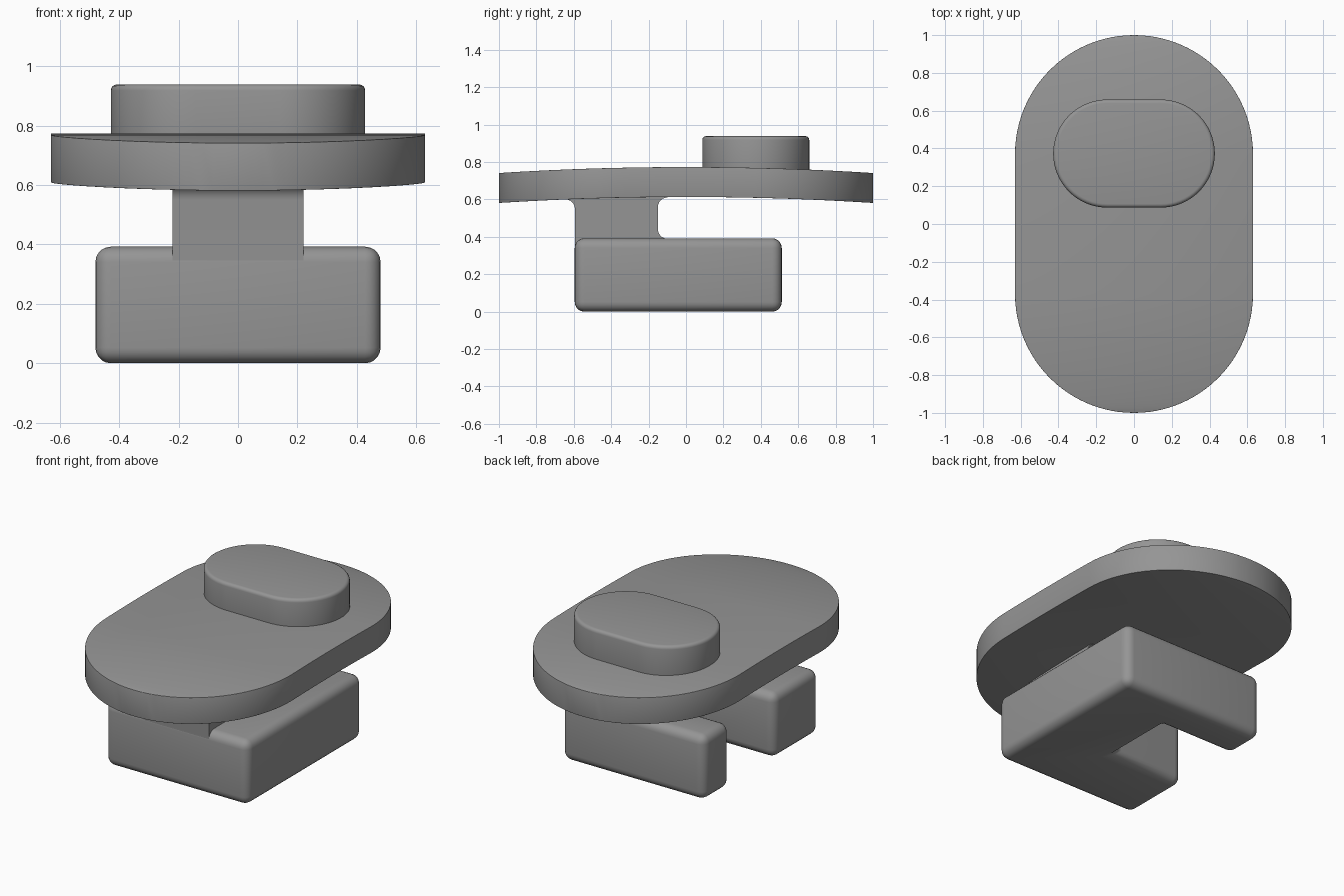
import bpy, bmesh, math

if "Cube" in bpy.data.objects:
    bpy.data.objects.remove(bpy.data.objects["Cube"])

grey = bpy.data.materials.new("mid_grey")
grey.diffuse_color = (0.30, 0.30, 0.30, 1)
grey.use_nodes = True
grey.node_tree.nodes["Principled BSDF"].inputs["Base Color"].default_value = grey.diffuse_color


def finish(name, bm, bevel=0, segments=4):
    """Turn a bmesh into a smooth, optionally bevelled object."""
    bmesh.ops.recalc_face_normals(bm, faces=bm.faces)
    mesh = bpy.data.meshes.new(name)
    bm.to_mesh(mesh)
    bm.free()
    mesh.materials.append(grey)
    ob = bpy.data.objects.new(name, mesh)
    bpy.context.collection.objects.link(ob)
    bpy.ops.object.select_all(action='DESELECT')
    bpy.context.view_layer.objects.active = ob
    ob.select_set(True)
    if bevel:
        mod = ob.modifiers.new("rounded_edges", 'BEVEL')
        mod.width = bevel
        mod.segments = segments
        mod.limit_method = 'ANGLE'
        mod.angle_limit = math.radians(40)
        bpy.ops.object.modifier_apply(modifier=mod.name)
    bpy.ops.object.shade_smooth_by_angle(angle=math.radians(35))
    return ob


def extrude(points, offset):
    """Solid from a flat outline pushed along offset."""
    bm = bmesh.new()
    face = bm.faces.new([bm.verts.new(p) for p in points])
    new = bmesh.ops.extrude_face_region(bm, geom=[face])["geom"]
    bmesh.ops.translate(bm, vec=offset,
                        verts=[v for v in new if isinstance(v, bmesh.types.BMVert)])
    return bm


def arc(cx, cy, r, a0, a1, n):
    angles = [math.radians(a0 + (a1 - a0) * i / n) for i in range(n + 1)]
    return [(cx + r * math.cos(a), cy + r * math.sin(a)) for a in angles]


# Base: block with a slot open on the left side
base = [(-0.48, -0.595), (0.48, -0.595), (0.48, 0.512), (-0.48, 0.512),
        (-0.48, 0.26), (0.01, 0.26), (0.01, -0.16), (-0.48, -0.16)]
finish("base", extrude([(x, y, 0) for x, y in base], (0, 0, 0.392)), 0.052, 5)

# Post: side profile with fillets into the base and the plate
side = [(-0.594, 0.1), (-0.594, 0.55)]
side += arc(-0.644, 0.55, 0.05, 0, 90, 6)[1:]
side += [(-0.644, 0.65), (-0.10, 0.65)]
side += arc(-0.10, 0.56, 0.05, 90, 180, 6)
side += arc(-0.10, 0.44, 0.05, 180, 270, 6)
side += [(-0.10, 0.36), (-0.16, 0.36), (-0.16, 0.1)]
finish("post", extrude([(-0.22, y, z) for y, z in side], (0.44, 0, 0)))

# Plate: long rounded slab, gently arched from front to back
R, H = 0.63, 0.37
quarter = arc(0, H, R, 0, 90, 24)
rows = [(x, y) for x, y in quarter]
rows = [(x, -y) for x, y in reversed(rows)] + \
       [(R, -H + 2 * H * i / 10) for i in range(1, 10)] + rows


def arch(y):
    return 0.773 - 0.032 * y * y


bm = bmesh.new()
layers = []
for drop in (0, 0.16):
    right, left = [], []
    for x, y in rows:
        v = bm.verts.new((max(x, 0), y, arch(y) - drop))
        right.append(v)
        left.append(v if x < 1e-4 else bm.verts.new((-x, y, arch(y) - drop)))
    for i in range(len(rows) - 1):
        quad = [left[i], right[i], right[i + 1], left[i + 1]]
        bm.faces.new(list(dict.fromkeys(quad)))
    layers.append(right + left[-2:0:-1])
top, bottom = layers
for i in range(len(top)):
    j = (i + 1) % len(top)
    bm.faces.new([top[i], top[j], bottom[j], bottom[i]])
finish("plate", bm, 0.02, 3)

# Button: rounded pad standing on the back half of the plate
pad = arc(0.142, 0.373, 0.286, -90, 90, 32) + arc(-0.142, 0.373, 0.286, 90, 270, 32)
finish("button", extrude([(x, y, 0.70) for x, y in pad], (0, 0, 0.238)), 0.02, 4)
